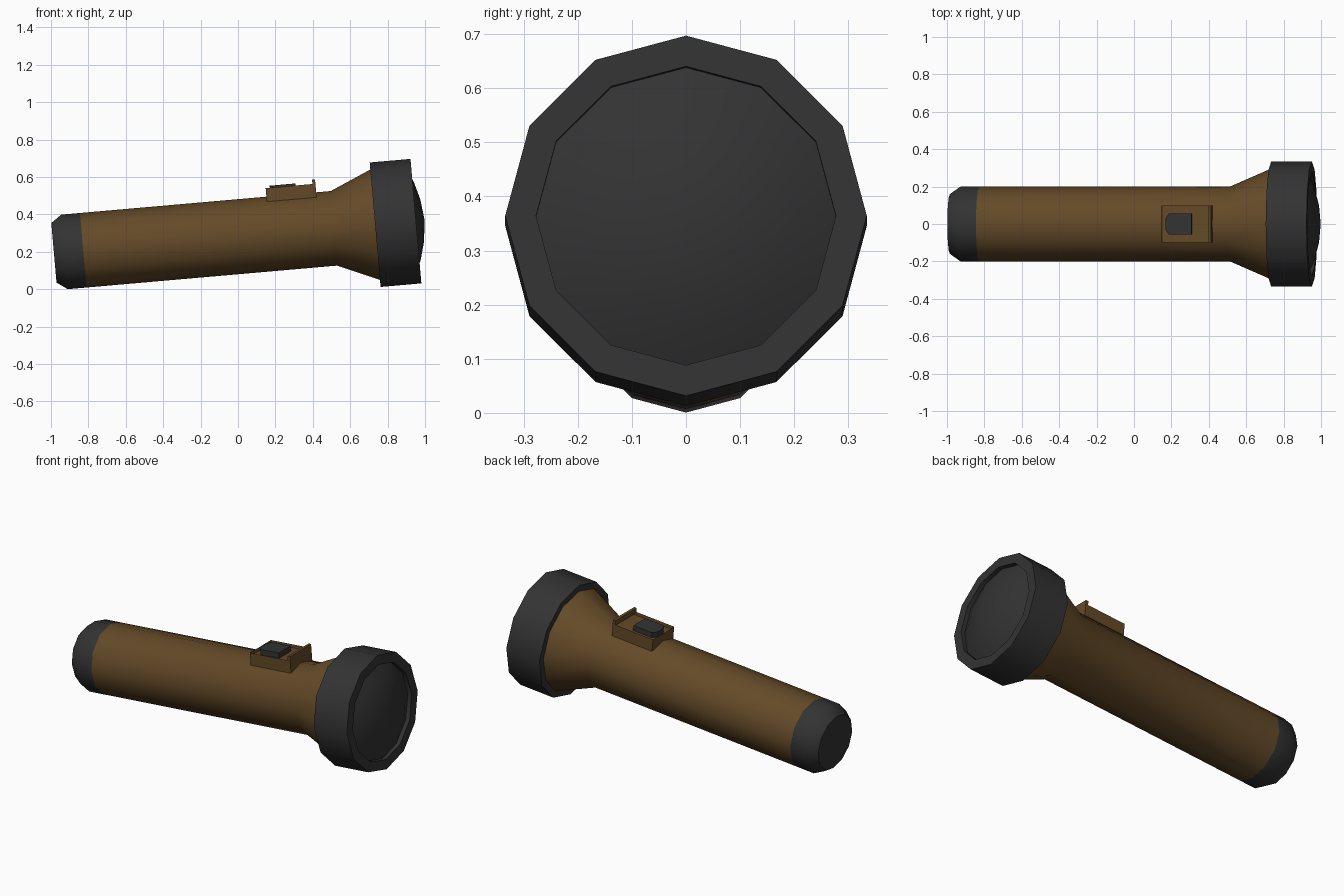
import bpy, bmesh, math
from mathutils import Matrix, Vector

if "Cube" in bpy.data.objects:
    bpy.data.objects.remove(bpy.data.objects["Cube"])

SIDES = 12
# The torch is modelled along x, then tipped up so it rests on tail and head
TILT = Matrix.Translation((0, 0, 0.281)) @ Matrix.Rotation(math.radians(-5), 4, 'Y')


def material(name, colour):
    m = bpy.data.materials.new(name)
    m.diffuse_color = (*colour, 1)
    m.use_nodes = True
    m.node_tree.nodes["Principled BSDF"].inputs["Base Color"].default_value = m.diffuse_color
    return m


brown = material("brown casing", (0.127, 0.068, 0.021))
black = material("black rubber", (0.033, 0.033, 0.033))


def finish(name, bm, mat, smooth=True):
    bmesh.ops.recalc_face_normals(bm, faces=bm.faces[:])
    bm.transform(TILT)
    mesh = bpy.data.meshes.new(name)
    bm.to_mesh(mesh)
    bm.free()
    mesh.materials.append(mat)
    ob = bpy.data.objects.new(name, mesh)
    bpy.context.collection.objects.link(ob)
    if smooth:
        bpy.ops.object.select_all(action='DESELECT')
        ob.select_set(True)
        bpy.context.view_layer.objects.active = ob
        bpy.ops.object.shade_smooth_by_angle(angle=math.radians(40))
    return ob


def lathe(name, profile, mat, closed=False):
    """Turn (x, radius) points about the x axis; radius 0 makes a pole."""
    bm = bmesh.new()
    rings = []
    for x, r in profile:
        if r == 0:
            rings.append([bm.verts.new((x, 0, 0))] * SIDES)
        else:
            angles = [2 * math.pi * i / SIDES for i in range(SIDES)]
            rings.append([bm.verts.new((x, r * math.sin(a), r * math.cos(a))) for a in angles])
    pairs = list(zip(rings, rings[1:]))
    if closed:
        pairs.append((rings[-1], rings[0]))
    for a, b in pairs:
        for i in range(SIDES):
            j = (i + 1) % SIDES
            bm.faces.new(list(dict.fromkeys((a[i], a[j], b[j], b[i]))))
    return finish(name, bm, mat)


def prism(bm, outline, z0, z1):
    """Extrude an (x, y) outline upwards and return the top face."""
    low = [bm.verts.new((x, y, z0)) for x, y in outline]
    high = [bm.verts.new((x, y, z1)) for x, y in outline]
    n = len(outline)
    bm.faces.new(low[::-1])
    for i in range(n):
        j = (i + 1) % n
        bm.faces.new((low[i], low[j], high[j], high[i]))
    return bm.faces.new(high)


def rect(x0, x1, w):
    return [(x0, -w), (x1, -w), (x1, w), (x0, w)]


# Turned parts
lathe("tail_cap", [(-0.988, 0), (-0.988, 0.16), (-0.931, 0.2), (-0.831, 0.2)], black)
lathe("barrel", [(-0.831, 0.2), (0.515, 0.2), (0.738, 0.297), (0.76, 0.297)], brown)
lathe("head_ring", [(0.736, 0.29), (0.736, 0.334), (0.955, 0.334),
                    (0.955, 0.277), (0.925, 0.277)], black, closed=True)
lathe("lens", [(0.93, 0.277), (0.962, 0.21), (0.988, 0.115), (1.002, 0)], black)

# Switch housing: a box with a recessed top
bm = bmesh.new()
top = prism(bm, rect(0.17, 0.437, 0.1), 0.173, 0.246)
bmesh.ops.inset_region(bm, faces=[top], thickness=0.02)
bmesh.ops.inset_region(bm, faces=[top], thickness=0.0005, depth=-0.02)
finish("switch_housing", bm, brown, False)

# Raised stop at the front of the housing
bm = bmesh.new()
prism(bm, rect(0.421, 0.437, 0.1), 0.24, 0.27)
finish("switch_stop", bm, brown, False)

# Sliding button with a narrowed rear end
bm = bmesh.new()
prism(bm, [(0.192, -0.03), (0.208, -0.056), (0.331, -0.056),
           (0.331, 0.056), (0.208, 0.056), (0.192, 0.03)], 0.215, 0.257)
finish("switch_button", bm, black, False)
